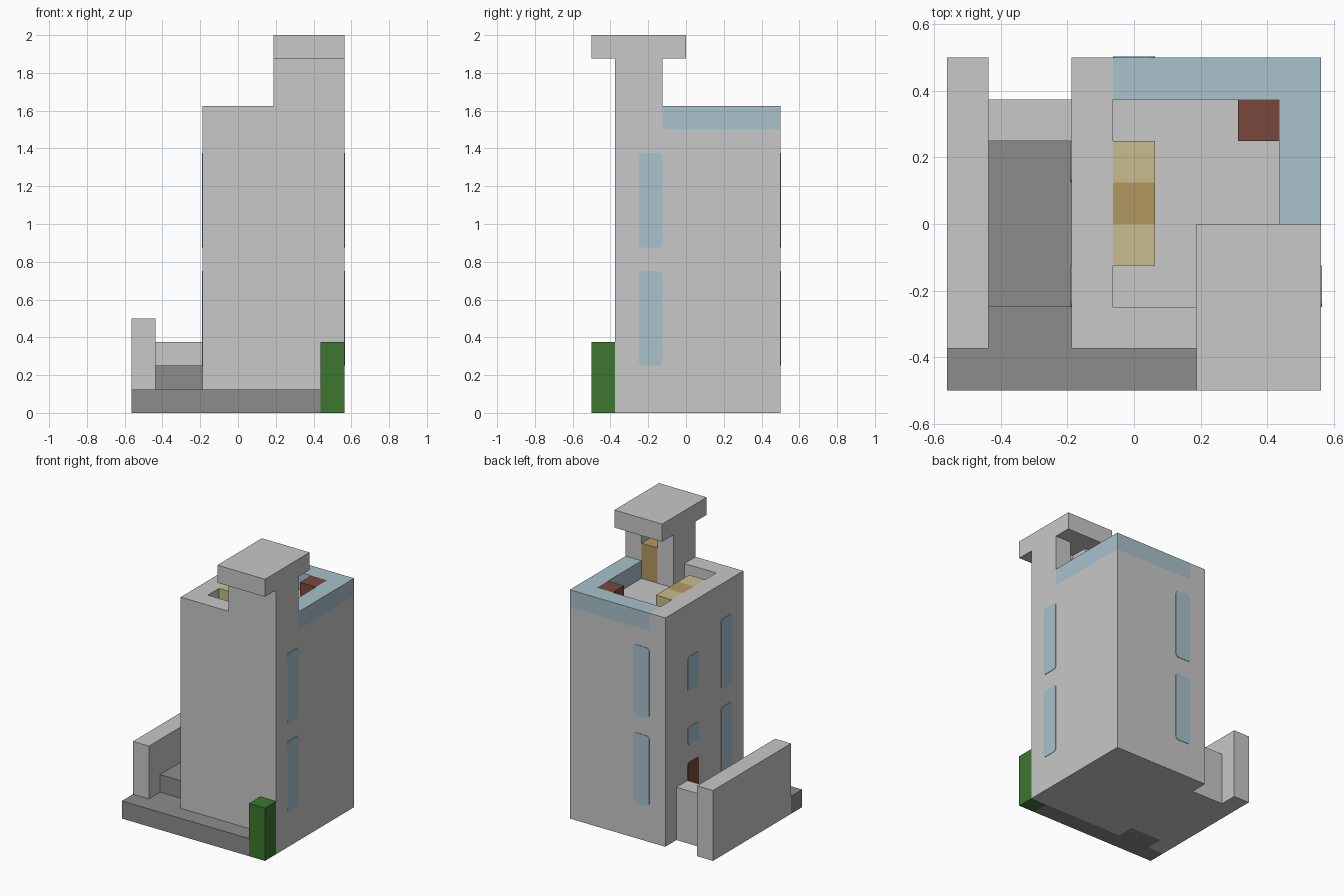
import bpy
import bmesh
from mathutils import Vector, Matrix

cube = bpy.data.objects.get("Cube")
if cube:
    bpy.data.objects.remove(cube, do_unlink=True)

# Everything sits on a block grid: 9 wide, 8 deep, 16 high
U = 0.125
ORIGIN = Vector((-4.5 * U, -4 * U, 0))


def material(name, *srgb):
    lin = [((c / 255 + 0.055) / 1.055) ** 2.4 for c in srgb]
    m = bpy.data.materials.new(name)
    m.use_nodes = True
    m.diffuse_color = (*lin, 1)
    m.node_tree.nodes["Principled BSDF"].inputs["Base Color"].default_value = (*lin, 1)
    return m


stone = material("light stone", 200, 200, 200)
paving = material("dark paving", 140, 140, 140)
glass = material("pale blue glass", 168, 194, 203)
straw = material("pale straw", 200, 188, 142)
ochre = material("ochre wood", 178, 153, 95)
brick = material("red brown", 119, 73, 61)
leaf = material("hedge green", 62, 118, 47)


def finish(name, bm, mat):
    bmesh.ops.recalc_face_normals(bm, faces=bm.faces)
    mesh = bpy.data.meshes.new(name)
    bm.to_mesh(mesh)
    bm.free()
    mesh.materials.append(mat)
    ob = bpy.data.objects.new(name, mesh)
    bpy.context.collection.objects.link(ob)
    return ob


def prism(name, mat, outline, z0, z1):
    """Extrude a plan outline, given in blocks, from z0 to z1."""
    bm = bmesh.new()
    base = bm.faces.new([bm.verts.new(ORIGIN + Vector((x, y, z0)) * U) for x, y in outline])
    top = bmesh.ops.extrude_face_region(bm, geom=[base])
    verts = [g for g in top["geom"] if isinstance(g, bmesh.types.BMVert)]
    bmesh.ops.translate(bm, verts=verts, vec=(0, 0, (z1 - z0) * U))
    return finish(name, bm, mat)


def block(name, mat, x, y, z):
    outline = [(x[0], y[0]), (x[1], y[0]), (x[1], y[1]), (x[0], y[1])]
    return prism(name, mat, outline, *z)


def plate(name, mat, axis, wall, across, z):
    """Thin rounded panel on the wall plane of the given axis (0 = x, 1 = y)."""
    lo, hi = Vector((0, 0, z[0])), Vector((0, 0, z[1]))
    lo[axis] = hi[axis] = wall
    lo[1 - axis], hi[1 - axis] = across
    size = (hi - lo) * U
    size[axis] = 0.006
    bm = bmesh.new()
    bmesh.ops.create_cube(bm, size=1)
    bmesh.ops.transform(bm, verts=bm.verts, matrix=Matrix.Translation(
        ORIGIN + (lo + hi) / 2 * U) @ Matrix.Diagonal((*size, 1)))
    corners = [e for e in bm.edges
               if abs((e.verts[0].co - e.verts[1].co)[axis]) > 0.005]
    bmesh.ops.bevel(bm, geom=corners, offset=0.022, segments=3, profile=0.5,
                    affect='EDGES')
    return finish(name, bm, mat)


# Main tower
block("tower_body", stone, (3, 9), (1, 8), (0, 12))

# Roof parapet: stone on two sides, glass on the other two
prism("stone_parapet", stone,
      [(3, 1), (6, 1), (6, 2), (4, 2), (4, 8), (3, 8)], 12, 13)
prism("glass_parapet", glass,
      [(8, 3), (9, 3), (9, 8), (4, 8), (4, 7), (8, 7)], 12, 13)

# Roof turret with an alcove open to the terrace, and its overhanging cap
prism("turret_walls", stone,
      [(6, 1), (9, 1), (9, 3), (8, 3), (8, 2), (7, 2), (7, 3), (6, 3)], 12, 15)
block("turret_cap", stone, (6, 9), (0, 4), (15, 16))
block("alcove_door", ochre, (7, 8), (2, 3), (12, 14))

# Terrace furniture
for i, mat in enumerate((straw, ochre, straw)):
    block(f"bench_part_{i + 1}", mat, (4, 5), (3 + i, 4 + i), (12, 13))
block("terrace_planter", brick, (7, 8), (6, 7), (12, 13))

# Front path, side courtyard and its walls
prism("front_path", paving,
      [(0, 0), (8, 0), (8, 1), (3, 1), (3, 2), (1, 2), (1, 1), (0, 1)], 0, 1)
block("courtyard_base", stone, (1, 3), (2, 6), (0, 1))
block("courtyard_step", paving, (1, 3), (2, 6), (1, 2))
block("courtyard_back_wall", stone, (1, 3), (6, 7), (0, 3))
block("courtyard_side_wall", stone, (0, 1), (1, 8), (0, 4))
block("corner_hedge", leaf, (8, 9), (0, 1), (0, 3))

# Tall windows: two storeys on three sides
for storey, z in (("lower", (2, 6)), ("upper", (7, 11))):
    plate(f"{storey}_left_window", glass, 0, 9, (2, 3), z)
    plate(f"{storey}_right_window", glass, 0, 3, (2, 3), z)
    plate(f"{storey}_back_window", glass, 1, 8, (4, 5), z)

# Small windows and door above the courtyard
plate("small_upper_window", glass, 0, 3, (5, 6), (8, 10))
plate("small_lower_window", glass, 0, 3, (5, 6), (5, 6))
plate("courtyard_door", brick, 0, 3, (5, 6), (2, 4))
